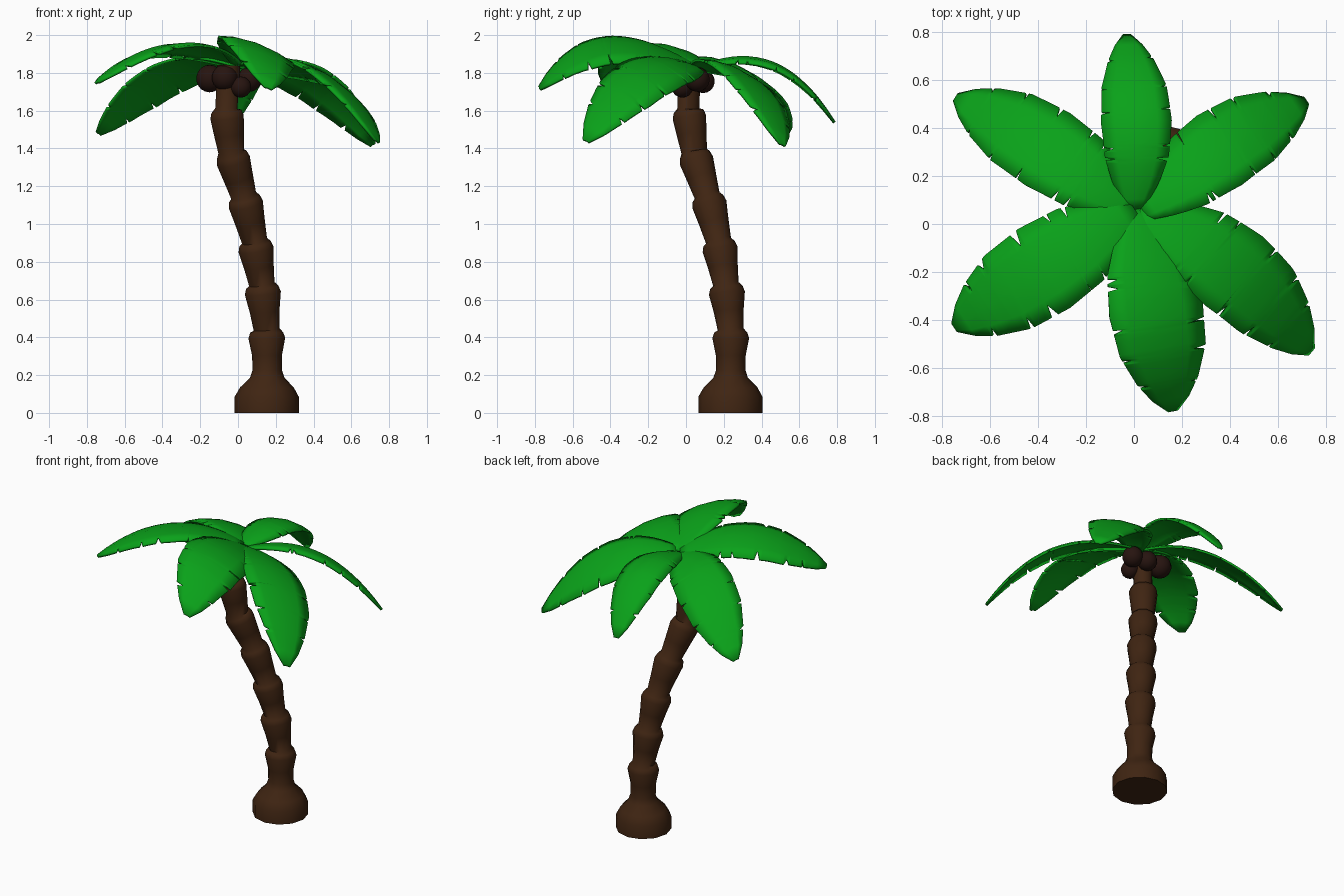
import bpy, math, random
from mathutils import Vector

if "Cube" in bpy.data.objects:
    bpy.data.objects.remove(bpy.data.objects["Cube"])

random.seed(7)


def material(name, rgb):
    m = bpy.data.materials.new(name)
    m.diffuse_color = (*rgb, 1)
    m.use_nodes = True
    m.node_tree.nodes["Principled BSDF"].inputs["Base Color"].default_value = m.diffuse_color
    return m


BARK = material("bark", (0.05, 0.018, 0.006))
SHELL = material("coconut_shell", (0.02, 0.007, 0.005))
GREEN = material("leaf_green", (0.003, 0.36, 0.01))


def finish(name, verts, faces, mat, angle=40):
    me = bpy.data.meshes.new(name)
    me.from_pydata(verts, [], faces)
    ob = bpy.data.objects.new(name, me)
    bpy.context.collection.objects.link(ob)
    me.materials.append(mat)
    bpy.ops.object.select_all(action='DESELECT')
    ob.select_set(True)
    bpy.context.view_layer.objects.active = ob
    bpy.ops.object.shade_smooth_by_angle(angle=math.radians(angle))
    return ob


def interp(pts, t):
    for (a, fa), (b, fb) in zip(pts, pts[1:]):
        if t <= b:
            return fa + (fb - fa) * (t - a) / (b - a)
    return pts[-1][1]


# Trunk: flared foot, then stacked segments that widen upwards along a leaning path
path = [Vector(p) for p in ((0.152, 0.235, 0.0), (0.155, 0.237, 0.2), (0.152, 0.237, 0.43),
                            (0.128, 0.213, 0.67), (0.09, 0.175, 0.90), (0.033, 0.115, 1.14),
                            (-0.035, 0.045, 1.37), (-0.062, 0.013, 1.60), (-0.05, 0.015, 1.84))]
SIDES = 12
UP = Vector((0, 0, 1))
rings = [(path[0], UP, 0.17), (Vector((0.152, 0.235, 0.085)), UP, 0.17),
         (Vector((0.153, 0.236, 0.135)), UP, 0.142), (Vector((0.155, 0.236, 0.185)), UP, 0.092),
         (Vector((0.155, 0.237, 0.225)), UP, 0.078)]
for i in range(1, len(path) - 1):
    a, b = path[i], path[i + 1]
    axis = (b - a).normalized()
    last = i == len(path) - 2
    if i > 1:
        rings.append((a + axis * 0.012, axis, 0.068 if not last else 0.058))
    if last:
        rings.append((b, axis, 0.062))
    else:
        r = 0.099 - 0.0017 * i
        rings += [(a.lerp(b, 0.45), axis, 0.079), (a.lerp(b, 0.85), axis, r),
                  (a.lerp(b, 0.98), axis, r * 0.9)]
verts, faces = [], []
for c, axis, r in rings:
    u = Vector((0, 1, 0)).cross(axis).normalized()
    w = axis.cross(u)
    verts += [c + r * (u * math.cos(k * math.tau / SIDES) + w * math.sin(k * math.tau / SIDES))
              for k in range(SIDES)]
for i in range(len(rings) - 1):
    for k in range(SIDES):
        n = (k + 1) % SIDES
        faces.append((i * SIDES + k, i * SIDES + n, (i + 1) * SIDES + n, (i + 1) * SIDES + k))
faces.append(tuple(reversed(range(SIDES))))
faces.append(tuple(range(len(verts) - SIDES, len(verts))))
finish("trunk", verts, faces, BARK, 60)

# Coconuts clustered below the crown
for n, (x, y, z, r) in enumerate(((-0.15, 0.065, 1.77, 0.073), (-0.07, -0.01, 1.775, 0.07),
                                  (0.015, -0.02, 1.725, 0.056), (0.06, 0.06, 1.765, 0.065),
                                  (-0.03, 0.09, 1.755, 0.062))):
    bpy.ops.mesh.primitive_uv_sphere_add(segments=14, ring_count=9, radius=r, location=(x, y, z))
    ob = bpy.context.object
    ob.name = f"coconut_{n + 1}"
    ob.data.materials.append(SHELL)
    bpy.ops.object.shade_smooth()

# Leaves: arched sheets with torn edges
OUTLINE = [(0, .25), (.15, .65), (.3, .9), (.5, 1), (.7, .92), (.85, .65), (.95, .35), (1, .1)]
COLUMNS = (-1, -0.6, 0, 0.6, 1)


def leaf(name, base, tip, mid_z, half, roll, bow, skew=0.0):
    b, e = Vector(base), Vector(tip)
    ahead = Vector((e.x - b.x, e.y - b.y, 0)).normalized()
    left = Vector((-ahead.y, ahead.x, 0))
    notches = {s: [t + random.uniform(-.03, .03) for t in (.3, .38, .56, .72, .86)] for s in (-1, 1)}
    ts = {i / 16 for i in range(17)}
    for s in notches:
        for t in notches[s]:
            ts |= {t - 0.02, t, t + 0.015}
    ts = sorted(ts)
    c = 2 * (b.z + e.z) - 4 * mid_z
    verts, faces = [], []
    for t in ts:
        p = b.lerp(e, t)
        p.z = b.z + (e.z - b.z - c) * t + c * t * t + skew * t * (1 - t) * (t - 0.5)
        p += left * bow * 4 * t * (1 - t)
        f = interp(OUTLINE, t)
        for v in COLUMNS:
            if abs(v) == 1 and any(abs(t - n) < 1e-6 for n in notches[v]):
                v *= random.uniform(0.62, 0.82)
            verts.append(p + left * v * f * half + Vector((0, 0, roll * v * f - 0.035 * v * v * f)))
    m = len(COLUMNS)
    for i in range(len(ts) - 1):
        for j in range(m - 1):
            k = i * m + j
            faces.append((k, k + m, k + m + 1, k + 1))
    ob = finish(name, verts, faces, GREEN)
    mod = ob.modifiers.new("thickness", 'SOLIDIFY')
    mod.thickness = 0.014
    mod.offset = 0


leaf("leaf_back", (0.0, 0.06, 1.83), (-0.03, 0.785, 1.54), 1.865, 0.145, 0.0, -0.025, 0.3)
leaf("leaf_back_right", (0.03, 0.05, 1.83), (0.715, 0.51, 1.42), 1.795, 0.17, -0.06, 0.03, 0.2)
leaf("leaf_front_right", (0.03, 0.06, 1.83), (0.735, -0.53, 1.44), 1.815, 0.185, -0.07, 0.05, 0.3)
leaf("leaf_front", (0.02, 0.06, 1.83), (0.16, -0.775, 1.72), 1.955, 0.195, -0.07, 0.0, 0.4)
leaf("leaf_front_left", (0.0, 0.06, 1.84), (-0.745, -0.43, 1.75), 1.945, 0.195, 0.03, 0.0)
leaf("leaf_back_left", (0.0, 0.06, 1.83), (-0.74, 0.525, 1.48), 1.81, 0.175, 0.06, -0.02)
